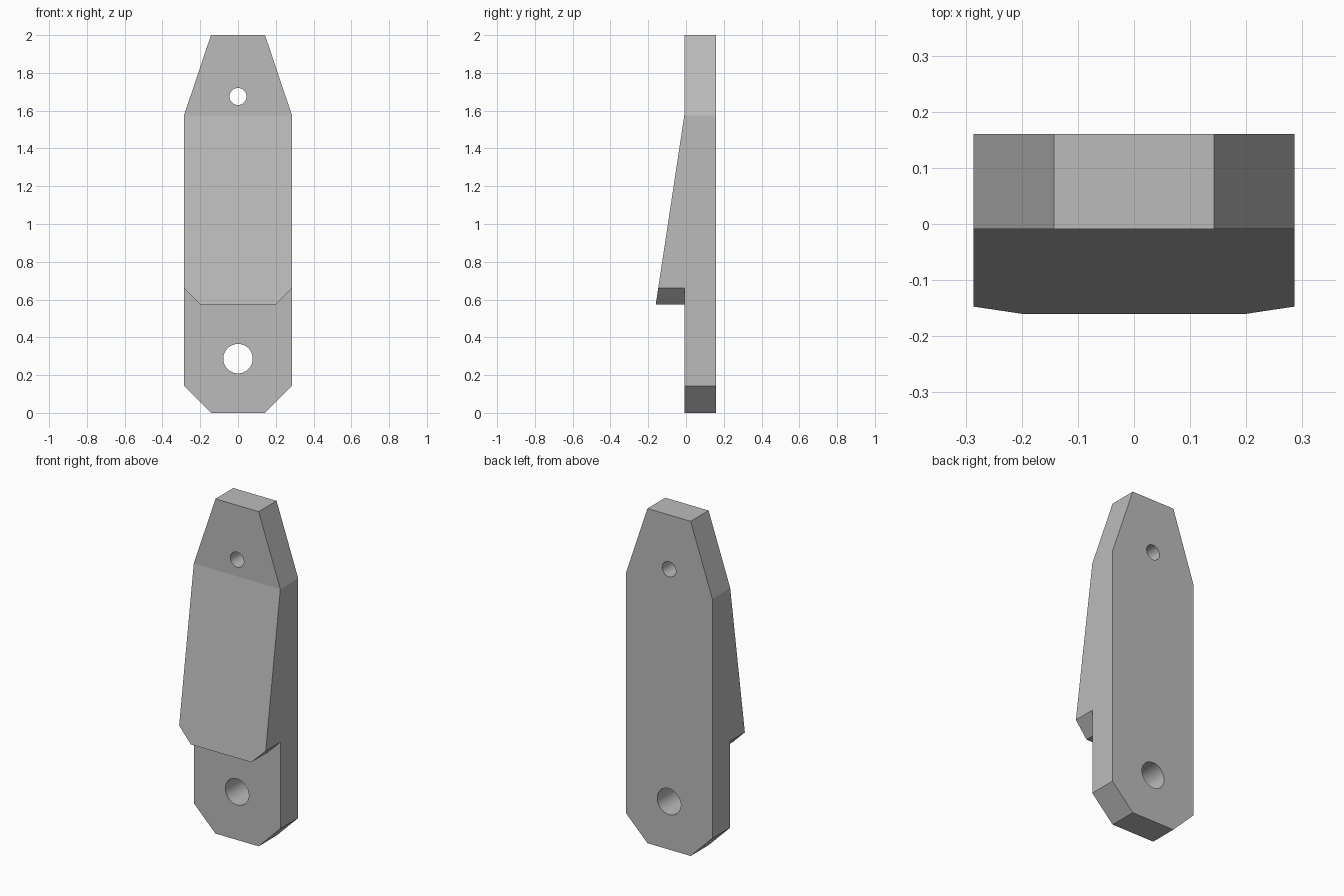
import bpy, bmesh, math

cube = bpy.data.objects.get("Cube")
if cube:
    bpy.data.objects.remove(cube, do_unlink=True)

HALF, NARROW = 0.286, 0.143      # half widths: body and both ends
BACK, FACE, TIP = 0.16, -0.009, -0.16
SHOULDER, LIP = 1.575, 0.575     # top and bottom of the wedge

grey = bpy.data.materials.new("plain grey")
grey.use_nodes = True
grey.diffuse_color = (0.5, 0.5, 0.5, 1)
grey.node_tree.nodes["Principled BSDF"].inputs["Base Color"].default_value = (0.5, 0.5, 0.5, 1)


def prism(name, half_outline, front, back):
    """Mirror a half outline (x, z) and extrude it from front(z) to back."""
    outline = half_outline + [(-x, z) for x, z in reversed(half_outline)]
    bm = bmesh.new()
    near = [bm.verts.new((x, front(z), z)) for x, z in outline]
    far = [bm.verts.new((x, back, z)) for x, z in outline]
    bm.faces.new(near)
    bm.faces.new(far[::-1])
    n = len(outline)
    for i in range(n):
        j = (i + 1) % n
        bm.faces.new((near[i], far[i], far[j], near[j]))
    bmesh.ops.remove_doubles(bm, verts=bm.verts, dist=1e-5)
    bmesh.ops.recalc_face_normals(bm, faces=bm.faces)
    mesh = bpy.data.meshes.new(name)
    bm.to_mesh(mesh)
    bm.free()
    mesh.materials.append(grey)
    ob = bpy.data.objects.new(name, mesh)
    bpy.context.collection.objects.link(ob)
    return ob


def combine(target, tool, operation):
    """Apply a boolean and discard the tool."""
    bpy.context.view_layer.objects.active = target
    mod = target.modifiers.new(operation, 'BOOLEAN')
    mod.operation, mod.solver, mod.object = operation, 'EXACT', tool
    bpy.ops.object.modifier_apply(modifier=mod.name)
    bpy.data.objects.remove(tool, do_unlink=True)


# Long plate with a tapered top and chamfered bottom
plate = prism("strap_plate",
              [(NARROW, 0), (HALF, 0.143), (HALF, SHOULDER), (NARROW, 2)],
              lambda z: FACE, BACK)

# Sloping wedge on the front with clipped lower corners
slope = (FACE - TIP) / (SHOULDER - LIP)
wedge = prism("front_wedge",
              [(0.2, LIP), (HALF, 0.66), (HALF, SHOULDER)],
              lambda z: TIP + (z - LIP) * slope, FACE)
combine(plate, wedge, 'UNION')

# Round through holes
for z, radius in ((0.287, 0.078), (1.675, 0.045)):
    bpy.ops.mesh.primitive_cylinder_add(vertices=48, radius=radius, depth=1,
                                        location=(0, 0, z), rotation=(math.pi / 2, 0, 0))
    drill = bpy.context.object
    drill.name = "hole_cutter"
    drill.hide_render = True
    drill.data.materials.append(grey)
    combine(plate, drill, 'DIFFERENCE')

# Smooth hole walls, keeping the flat faces crisp
bpy.ops.object.select_all(action='DESELECT')
plate.select_set(True)
bpy.context.view_layer.objects.active = plate
bpy.ops.object.shade_smooth_by_angle(angle=math.radians(8))
